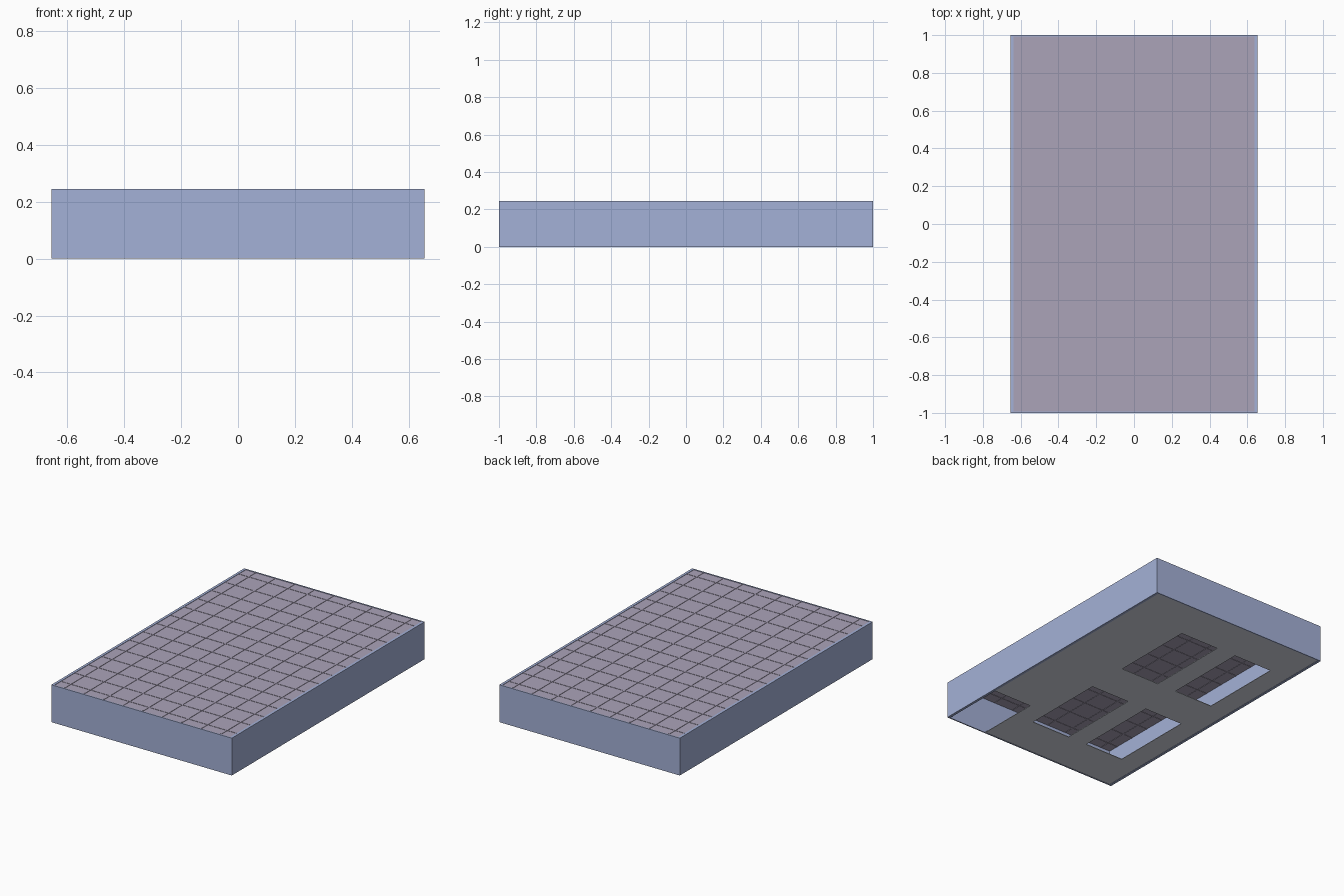
import bpy, bmesh

if "Cube" in bpy.data.objects:
    bpy.data.objects.remove(bpy.data.objects["Cube"])

CELL = 0.1418                      # tile module
NX, NY = 9, 14                     # modules across and along
IX, IY = NX * CELL / 2, NY * CELL / 2
OX, OY, H = 0.655, 1.0, 0.245


def srgb(r, g, b):
    lin = [((c / 255 + 0.055) / 1.055) ** 2.4 for c in (r, g, b)]
    return (*lin, 1)


def material(name, rgb):
    m = bpy.data.materials.new(name)
    m.diffuse_color = srgb(*rgb)
    m.use_nodes = True
    m.node_tree.nodes["Principled BSDF"].inputs["Base Color"].default_value = m.diffuse_color
    return m


WALL = material("blue grey wall", (164, 177, 215))
TILE = material("mauve tile", (171, 164, 185))
FLOOR = material("grey floor", (216, 220, 230))


def finish(name, bm, mat):
    bmesh.ops.recalc_face_normals(bm, faces=bm.faces)
    me = bpy.data.meshes.new(name)
    bm.to_mesh(me)
    bm.free()
    me.materials.append(mat)
    ob = bpy.data.objects.new(name, me)
    bpy.context.collection.objects.link(ob)
    return ob


def add_box(bm, x0, x1, y0, y1, z0, z1):
    vs = bmesh.ops.create_cube(bm, size=1)["verts"]
    for v in vs:
        v.co = (x1 if v.co.x > 0 else x0,
                y1 if v.co.y > 0 else y0,
                z1 if v.co.z > 0 else z0)


# outer walls: rectangular ring with thin sides
bm = bmesh.new()
rings = []
for x, y, z in ((OX, OY, 0), (OX, OY, H), (IX, IY, H), (IX, IY, 0)):
    rings.append([bm.verts.new((sx * x, sy * y, z))
                  for sx, sy in ((-1, -1), (1, -1), (1, 1), (-1, 1))])
for k in range(4):
    a, b = rings[k], rings[(k + 1) % 4]
    for i in range(4):
        j = (i + 1) % 4
        bm.faces.new((a[i], a[j], b[j], b[i]))
finish("outer_walls", bm, WALL)

# ceiling sheet closing the top
bm = bmesh.new()
add_box(bm, -IX, IX, -IY, IY, 0.237, 0.2425)
finish("ceiling_tiles", bm, TILE)

# tile seams running through the middle of each module, visible above and below
bm = bmesh.new()
w = 0.003
for i in range(NX):
    x = (i - (NX - 1) / 2) * CELL
    add_box(bm, x - w, x + w, -IY + 0.008, IY - 0.008, 0.235, 0.2446)
for j in range(NY):
    y = (j - (NY - 1) / 2) * CELL
    add_box(bm, -IX, IX, y - w, y + w, 0.2352, 0.2444)
finish("ceiling_seams", bm, TILE)


# floor slab made of modules, leaving out the openings
def is_open(i, j):
    light_well = i in (1, 2, 4, 5) and j in (2, 3, 4, 5, 8, 9, 10, 11)
    stair_well = i >= 7 and j <= 2
    return light_well or stair_well


bm = bmesh.new()
for i in range(NX):
    for j in range(NY):
        if not is_open(i, j):
            x, y = -IX + i * CELL, -IY + j * CELL
            bm.faces.new([bm.verts.new((x + a * CELL, y + b * CELL, 0.002))
                          for a, b in ((0, 0), (1, 0), (1, 1), (0, 1))])
bmesh.ops.remove_doubles(bm, verts=bm.verts, dist=0.001)
floor = finish("floor_slab", bm, FLOOR)
if floor.data.polygons[0].normal.z < 0:
    floor.data.flip_normals()
solid = floor.modifiers.new("thickness", "SOLIDIFY")
solid.thickness = 0.004
solid.offset = 1
